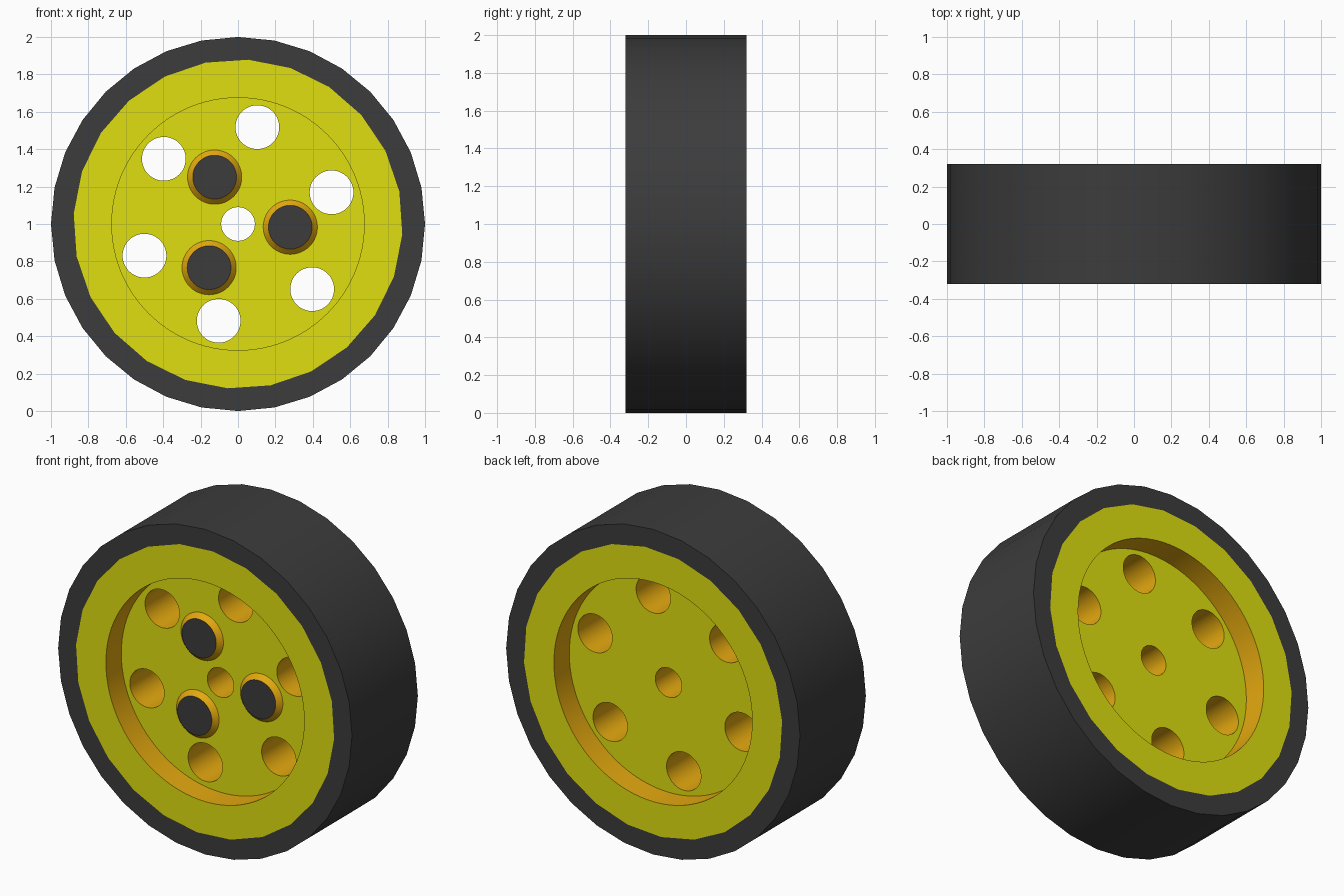
import bpy, bmesh, math
from mathutils import Vector
from mathutils.geometry import tessellate_polygon

if "Cube" in bpy.data.objects:
    bpy.data.objects.remove(bpy.data.objects["Cube"])

HALF, FLOOR = 0.32, 0.17   # half width of wheel, half thickness of web


def material(name, col):
    m = bpy.data.materials.new(name)
    m.diffuse_color = (*col, 1)
    m.use_nodes = True
    m.node_tree.nodes["Principled BSDF"].inputs["Base Color"].default_value = m.diffuse_color
    return m


RUBBER = material("dark_rubber", (0.045, 0.045, 0.045))
YELLOW = material("yellow", (0.74, 0.74, 0.005))
ORANGE = material("orange", (0.78, 0.40, 0.005))


def circle(r, n, phase=0, cx=0, cz=0):
    pts = []
    for i in range(n):
        a = math.radians(phase) + 2 * math.pi * i / n
        pts.append((cx + r * math.cos(a), cz + r * math.sin(a)))
    return pts


def cap(bm, loops, y, mat):
    """Flat face at y bounded by the first loop, with the rest as holes."""
    vs = [bm.verts.new((x, y, z + 1)) for lp in loops for x, z in lp]
    tris = tessellate_polygon([[Vector((x, z, 0)) for x, z in lp] for lp in loops])
    for t in tris:
        f = bm.faces.new([vs[i] for i in t])
        f.material_index = mat


def wall(bm, l0, y0, l1, y1, mat):
    a = [bm.verts.new((x, y0, z + 1)) for x, z in l0]
    b = [bm.verts.new((x, y1, z + 1)) for x, z in l1]
    for i in range(len(a)):
        j = (i + 1) % len(a)
        f = bm.faces.new((a[i], a[j], b[j], b[i]))
        f.material_index = mat


def finish(bm, name, mats):
    bmesh.ops.remove_doubles(bm, verts=bm.verts, dist=1e-5)
    bmesh.ops.recalc_face_normals(bm, faces=bm.faces)
    me = bpy.data.meshes.new(name)
    bm.to_mesh(me)
    bm.free()
    for m in mats:
        me.materials.append(m)
    ob = bpy.data.objects.new(name, me)
    bpy.context.collection.objects.link(ob)
    bpy.ops.object.select_all(action='DESELECT')
    ob.select_set(True)
    bpy.context.view_layer.objects.active = ob
    bpy.ops.object.shade_smooth_by_angle(angle=math.radians(30))
    return ob


# tyre: round outside, 24-sided bore
outer = circle(1.0, 32)
bore = circle(0.88, 24, -3.6)
bm = bmesh.new()
for y in (-HALF, HALF):
    cap(bm, [outer, bore], y, 0)
for lp in (outer, bore):
    wall(bm, lp, -HALF, lp, HALF, 0)
finish(bm, "tyre", [RUBBER])

# wheel hub: 24-sided rim, recess on both sides, web with through holes
recess = circle(0.675, 96)
holes = [circle(0.09, 48)]
for k in range(6):
    a = math.radians(18.7 + 60 * k)
    holes.append(circle(0.117, 48, 0, 0.528 * math.cos(a), 0.528 * math.sin(a)))
bm = bmesh.new()
for s in (-1, 1):
    cap(bm, [bore, recess], s * HALF, 0)
    wall(bm, recess, s * HALF, recess, s * FLOOR, 1)
    cap(bm, [recess] + holes, s * FLOOR, 0)
for lp in holes:
    wall(bm, lp, -FLOOR, lp, FLOOR, 1)
wall(bm, bore, -HALF, bore, HALF, 0)
finish(bm, "wheel_hub", [YELLOW, ORANGE])

# three bolts on the front: sloped collar with a dark flat cap
for k in range(3):
    a = math.radians(-3.5 + 120 * k)
    c = (0.28 * math.cos(a), 0.28 * math.sin(a))
    base, top = circle(0.145, 48, 0, *c), circle(0.117, 48, 0, *c)
    bm = bmesh.new()
    wall(bm, base, -FLOOR, top, -FLOOR - 0.03, 0)
    cap(bm, [top], -FLOOR - 0.03, 1)
    cap(bm, [base], -FLOOR + 0.01, 0)
    wall(bm, base, -FLOOR + 0.01, base, -FLOOR, 0)
    finish(bm, f"bolt_{k + 1}", [ORANGE, RUBBER])
